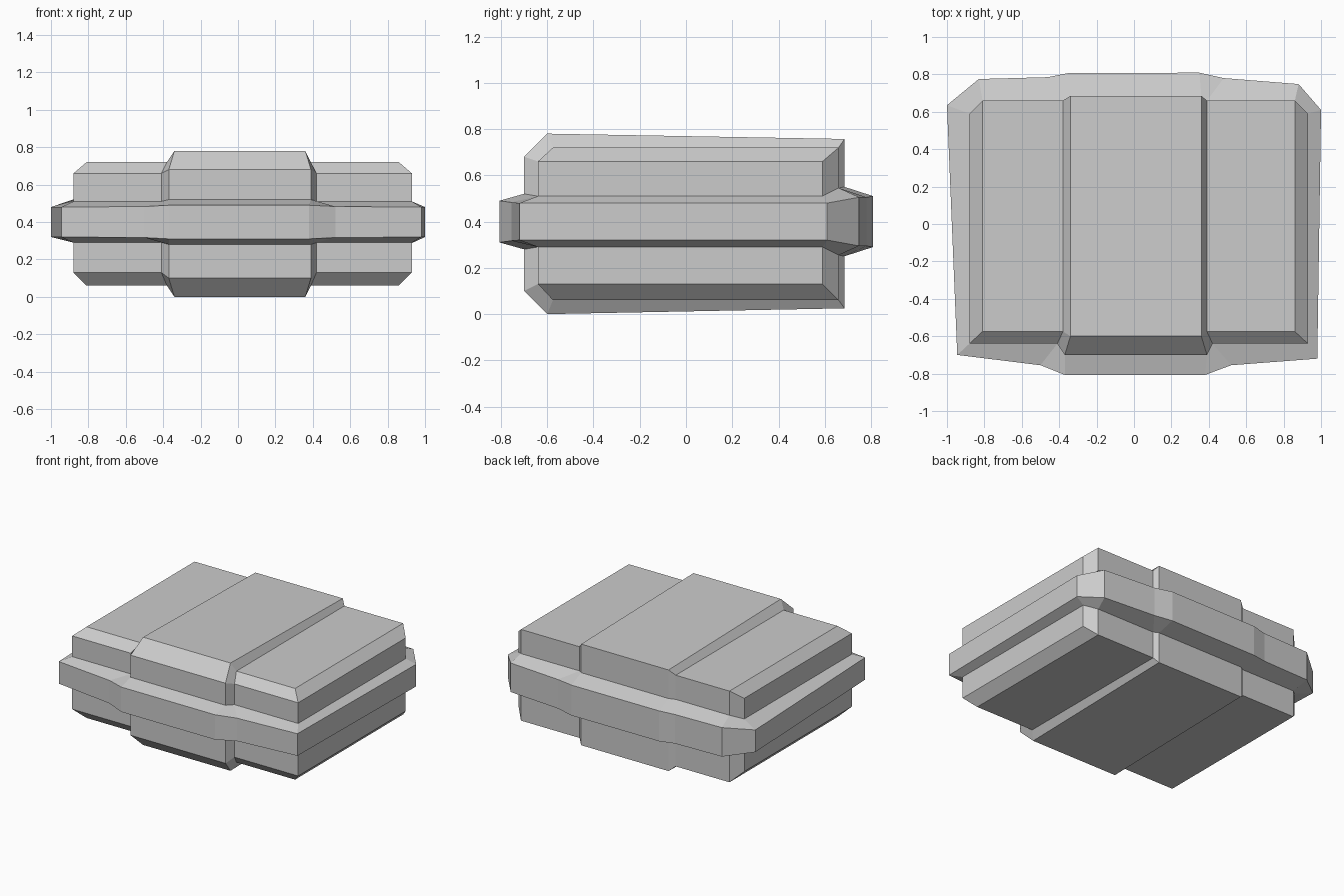
import bpy, bmesh


def loft(name, rings):
    """Skin a stack of matching closed rings and cap both ends."""
    bm = bmesh.new()
    loops = [[bm.verts.new(p) for p in ring] for ring in rings]
    for a, b in zip(loops, loops[1:]):
        for i in range(len(a)):
            j = (i + 1) % len(a)
            bm.faces.new((a[i], a[j], b[j], b[i]))
    bm.faces.new(loops[0][::-1])
    bm.faces.new(loops[-1])
    bmesh.ops.remove_doubles(bm, verts=bm.verts[:], dist=0.0005)
    bmesh.ops.recalc_face_normals(bm, faces=bm.faces[:])
    mesh = bpy.data.meshes.new(name)
    bm.to_mesh(mesh)
    bm.free()
    obj = bpy.data.objects.new(name, mesh)
    bpy.context.collection.objects.link(obj)
    return obj


def at(outline, z):
    return [(x, y, z) for x, y in outline]


# Main case: chamfered sides and front, clipped vertical back corners
wide = [(-.88, -.64), (.93, -.64), (.93, .59), (.86, .66), (-.81, .66), (-.88, .59)]
narrow = [(-.81, -.575), (.86, -.575), (.86, .66), (.86, .66), (-.81, .66), (-.81, .66)]
loft("case_body", [at(narrow, .06), at(wide, .13), at(wide, .66), at(narrow, .72)])

# Raised central strap wrapping over the case: profile in y, z with left and right x
raised = [(-.70, .10, -.37, .39), (-.60, 0, -.34, .36), (.685, .025, -.34, .36),
          (.685, .757, -.34, .36), (-.60, .78, -.34, .36), (-.70, .68, -.37, .39)]
base = [(-.64, .13, -.41, .42), (-.575, .06, -.38, .39), (.66, .06, -.38, .39),
        (.66, .72, -.38, .39), (-.575, .72, -.38, .39), (-.64, .66, -.41, .42)]
loft("centre_strap", [[(p[2], p[0], p[1]) for p in base],
                      [(p[2], p[0], p[1]) for p in raised],
                      [(p[3], p[0], p[1]) for p in raised],
                      [(p[3], p[0], p[1]) for p in base]])

# Rim band around the middle: x, y and half height, root and outer edge
root = [(-.88, .59, .11), (-.81, .66, .145), (-.38, .66, .145), (-.34, .685, .15),
        (.36, .685, .15), (.39, .66, .145), (.86, .66, .145), (.93, .59, .11),
        (.93, -.64, .11), (.42, -.64, .11), (.39, -.70, .12), (-.37, -.70, .12),
        (-.41, -.64, .11), (-.88, -.64, .11)]
edge = [(-1, .635, .08), (-.83, .775, .105), (-.46, .785, .105), (-.35, .807, .11),
        (.35, .809, .11), (.48, .78, .105), (.88, .748, .105), (1, .61, .08),
        (.98, -.72, .08), (.52, -.755, .083), (.38, -.807, .09), (-.37, -.807, .09),
        (-.50, -.755, .083), (-.945, -.70, .08)]
loft("rim_band", [[(x, y, .4 + s * h) for x, y, h in ring]
                  for ring, s in ((root, -1), (edge, -1), (edge, 1), (root, 1))])
